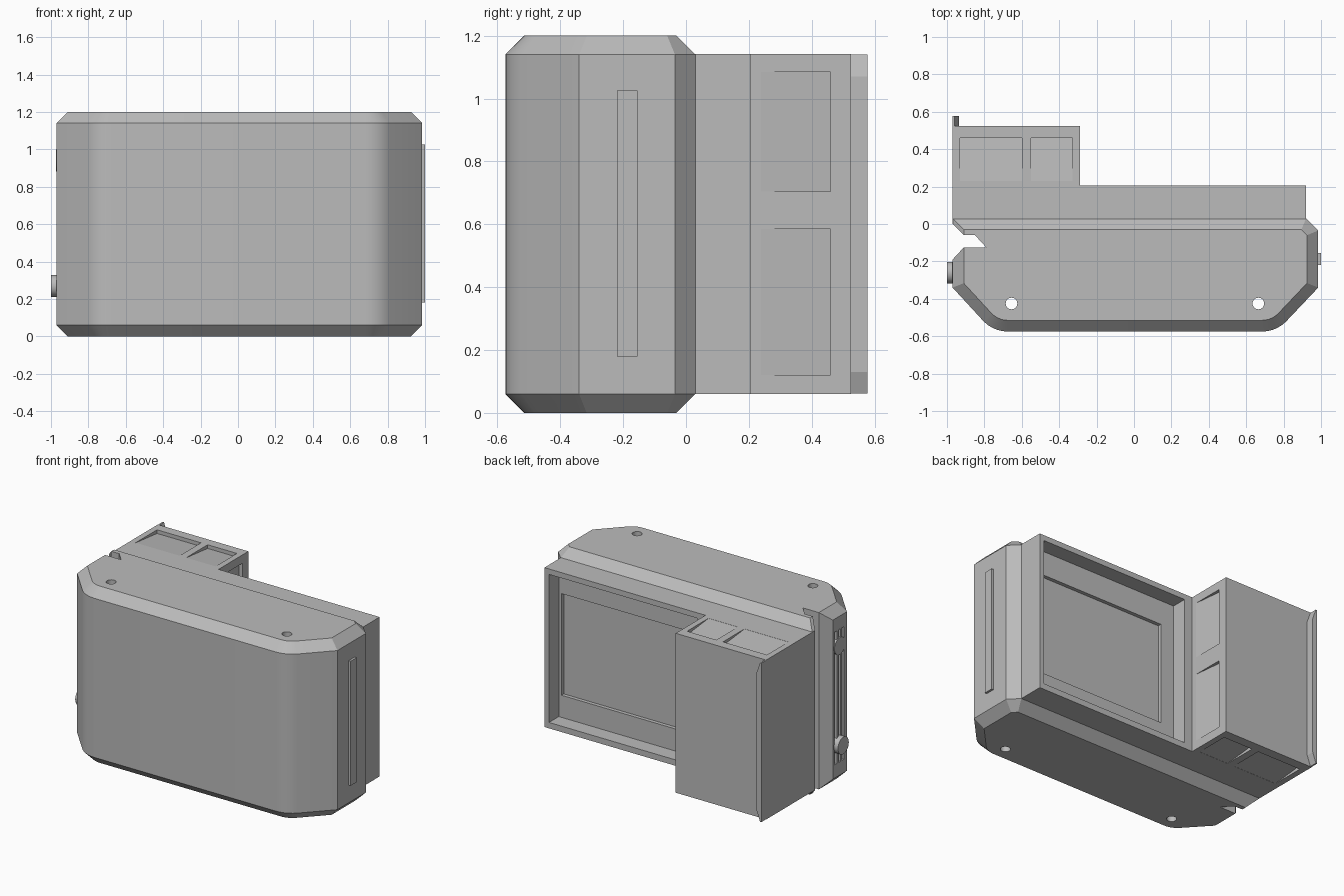
import bpy, bmesh, math
from mathutils import Vector

if "Cube" in bpy.data.objects:
    bpy.data.objects.remove(bpy.data.objects["Cube"])

GREY = (0.5, 0.5, 0.5, 1)
mat = bpy.data.materials.new("plain grey")
mat.use_nodes = True
mat.diffuse_color = GREY
mat.node_tree.nodes["Principled BSDF"].inputs["Base Color"].default_value = GREY


def loft(name, rings):
    """Closed solid through rings of equal point count."""
    bm = bmesh.new()
    loops = [[bm.verts.new(p) for p in ring] for ring in rings]
    n = len(loops[0])
    for a, b in zip(loops, loops[1:]):
        for i in range(n):
            j = (i + 1) % n
            bm.faces.new((a[i], a[j], b[j], b[i]))
    bm.faces.new(loops[0][::-1])
    bm.faces.new(loops[-1])
    bmesh.ops.recalc_face_normals(bm, faces=bm.faces)
    me = bpy.data.meshes.new(name)
    bm.to_mesh(me)
    bm.free()
    me.materials.append(mat)
    ob = bpy.data.objects.new(name, me)
    bpy.context.collection.objects.link(ob)
    return ob


def prism(name, pts, lo, hi, axis):
    """Extrude a 2D profile along an axis: x takes (y,z), y takes (x,z), z takes (x,y)."""
    def place(p, d):
        c = list(p)
        c.insert("xyz".index(axis), d)
        return c
    return loft(name, [[place(p, d) for p in pts] for d in (lo, hi)])


def box(name, x, y, z):
    return prism(name, [(x[0], y[0]), (x[1], y[0]), (x[1], y[1]), (x[0], y[1])], *z, "z")


def disc(name, a, b, r, lo, hi, axis, n=32):
    ring = [(a + r * math.cos(math.tau * i / n), b + r * math.sin(math.tau * i / n)) for i in range(n)]
    return prism(name, ring, lo, hi, axis)


def cut(ob, *cutters):
    for c in cutters:
        m = ob.modifiers.new("cut", "BOOLEAN")
        m.operation, m.solver, m.object = "DIFFERENCE", "EXACT", c
    deps = bpy.context.evaluated_depsgraph_get()
    me = bpy.data.meshes.new_from_object(ob.evaluated_get(deps))
    ob.modifiers.clear()
    ob.data = me
    for c in cutters:
        bpy.data.objects.remove(c)


def smooth(ob, angle=25):
    bpy.ops.object.select_all(action="DESELECT")
    ob.select_set(True)
    bpy.context.view_layer.objects.active = ob
    bpy.ops.object.shade_smooth_by_angle(angle=math.radians(angle))


def inset(pts, d):
    """Mitred inward offset of a counter-clockwise outline."""
    out = []
    for i, p in enumerate(pts):
        p = Vector(p)
        e0 = (p - Vector(pts[i - 1])).normalized()
        e1 = (Vector(pts[(i + 1) % len(pts)]) - p).normalized()
        n0, n1 = Vector((-e0.y, e0.x)), Vector((-e1.y, e1.x))
        out.append(p + (n0 + n1) * d / (1 + n0.dot(n1)))
    return out


# Main body: bevelled slab with rounded front corners
def round_corner(cx, sign):
    arc = [(cx + sign * 0.18 * math.sin(math.radians(a)),
            -0.395 - 0.18 * math.cos(math.radians(a))) for a in range(0, 46, 9)]
    return arc if sign > 0 else arc[::-1]


outline = (round_corner(-0.675, -1) + round_corner(0.685, 1)
           + [(0.985, -0.34), (0.985, -0.035), (0.92, 0.03), (-0.97, 0.03), (-0.97, -0.34)])
inner = inset(outline, 0.06)
body = loft("body", [[(p[0], p[1], z) for p in ring] for ring, z in
                     ((inner, 0), (outline, 0.06), (outline, 1.14), (inner, 1.2))])
notch = [(-1.1, 0), (-0.97, 0), (-0.91, -0.06), (-0.85, -0.06), (-0.79, -0.125),
         (-0.91, -0.125), (-0.97, -0.19), (-1.1, -0.19)]
cut(body, prism("notch_cutter", notch, -0.1, 1.3, "z"),
    *[disc("hole_cutter", x, -0.425, 0.031, -0.1, 1.3, "z") for x in (-0.655, 0.665)],
    *[box("groove_cutter", (-1.1, -0.95), (y - 0.012, y + 0.012), (0.15, 1.05))
      for y in (-0.3, -0.26, -0.22)])
smooth(body)

# Rear frame with stepped recess
frame = box("rear_frame", (-0.97, 0.92), (0.0, 0.205), (0.06, 1.142))
cut(frame, box("opening_cutter", (-0.23, 0.885), (0.1, 0.4), (0.1, 1.105)),
    box("panel_cutter", (-0.13, 0.865), (0.075, 0.4), (0.25, 0.94)))

# Rear block with ramped finger recesses on its inner side, top and bottom
block = box("rear_block", (-0.97, -0.29), (0.19, 0.525), (0.06, 1.142))
ramps = [prism("ramp_cutter", [(-0.289, 0.23), (-0.28, 0.23), (-0.28, 0.46), (-0.315, 0.46)], *z, "z")
         for z in ((0.12, 0.585), (0.705, 1.085))]
for x in ((-0.93, -0.6), (-0.55, -0.33)):
    for z, s in ((1.142, 1), (0.06, -1)):
        ramps.append(prism("ramp_cutter", [(0.23, z - s * 0.001), (0.23, z + s * 0.01),
                                           (0.46, z + s * 0.01), (0.46, z - s * 0.025)], *x, "x"))
cut(block, *ramps)

# Tapered lip along the outer rear edge
prism("rear_lip", [(-0.97, 0.062), (-0.96, 0.062), (-0.935, 0.13), (-0.935, 1.07),
                   (-0.96, 1.14), (-0.97, 1.14)], 0.52, 0.577, "y")

# Side strip and two dials
box("side_strip", (0.97, 1.0), (-0.22, -0.155), (0.18, 1.025))
smooth(disc("lower_dial", -0.26, 0.27, 0.058, -1.0, -0.94, "x"), 40)
smooth(disc("upper_dial", -0.26, 0.94, 0.058, -0.974, -0.94, "x"), 40)
